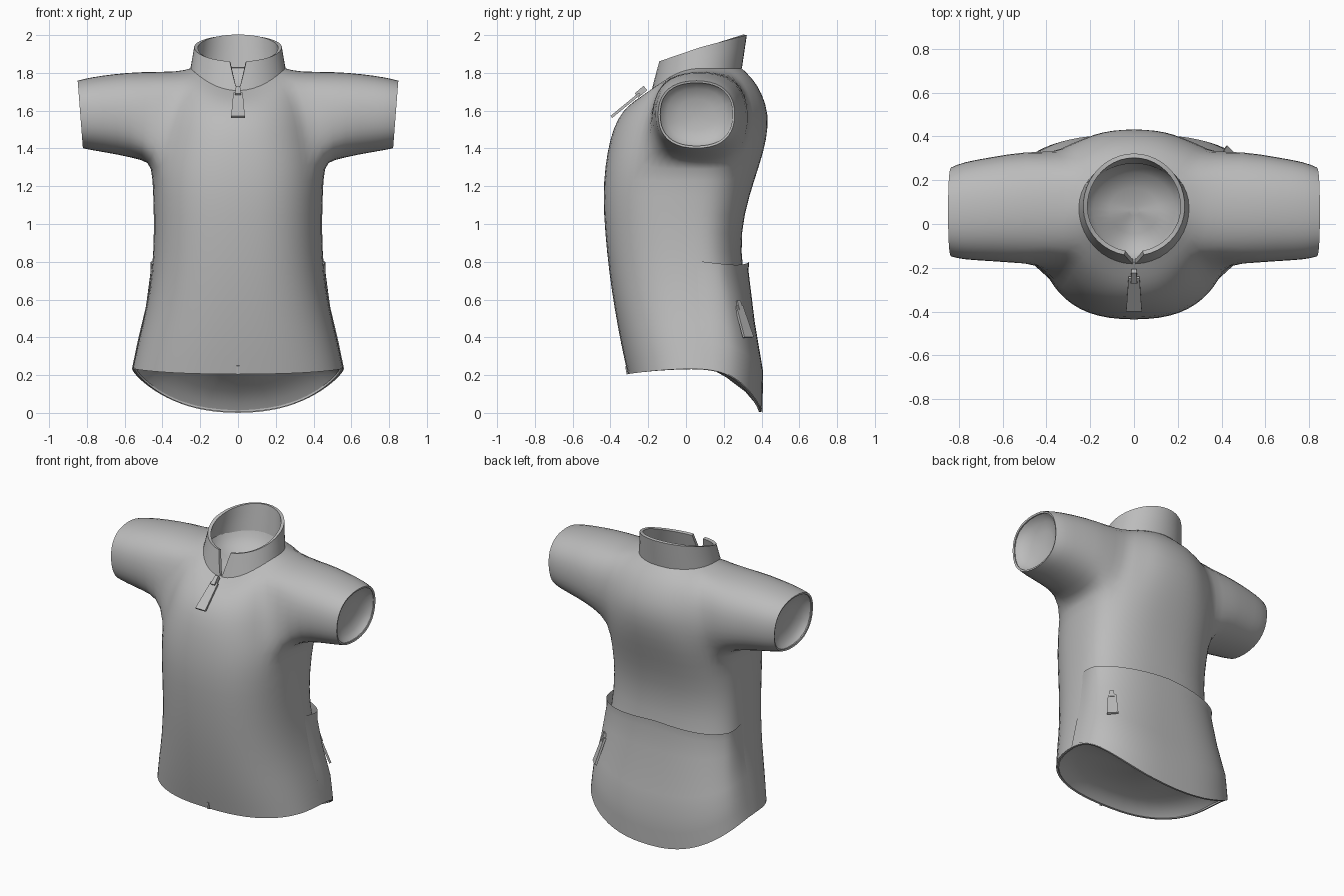
import bpy, bmesh, math
from mathutils import Vector

if "Cube" in bpy.data.objects:
    bpy.data.objects.remove(bpy.data.objects["Cube"])

SEG = 32
mat = bpy.data.materials.new("grey_fabric")
mat.diffuse_color = (0.5, 0.5, 0.5, 1)
mat.use_nodes = True
mat.node_tree.nodes["Principled BSDF"].inputs["Base Color"].default_value = mat.diffuse_color


def finish(name, bm, subsurf=0, thick=0.0, angle=40):
    """Turn a bmesh into a smooth, optionally thickened object."""
    me = bpy.data.meshes.new(name)
    bm.to_mesh(me)
    bm.free()
    me.materials.append(mat)
    ob = bpy.data.objects.new(name, me)
    bpy.context.collection.objects.link(ob)
    if subsurf:
        m = ob.modifiers.new("smooth", 'SUBSURF')
        m.levels = m.render_levels = subsurf
    if thick:
        m = ob.modifiers.new("cloth", 'SOLIDIFY')
        m.thickness = thick
        m.offset = -1
    bpy.ops.object.select_all(action='DESELECT')
    ob.select_set(True)
    bpy.context.view_layer.objects.active = ob
    if ob.modifiers:
        bpy.ops.object.convert(target='MESH')
    bpy.ops.object.shade_smooth_by_angle(angle=math.radians(angle))
    return ob


def spow(v, p):
    return math.copysign(abs(v) ** p, v)


def ring_point(r, a, off=0.0, e=2):
    """Point on a ring: z front, side, back; half width; y front, back, centre; front and back power."""
    zf, zs, zb, hw, yf, yb, yc, nf, nb = r
    n = nb if math.sin(a) > 0 else nf
    c, s = spow(math.cos(a), 2 / n), spow(math.sin(a), 2 / n)
    depth = yb - yc if s > 0 else yc - yf
    blend = abs(s) ** e
    if s > 0 and zb < zs:       # the tail of the hem narrows towards its middle
        blend = (blend + 1 - c * c) / 2
    z = zs + ((zb if s > 0 else zf) - zs) * blend
    return Vector(((hw + off) * c, yc + (depth + off) * s, z))


# Torso rings from the hem up to the neck
RINGS = [
    (0.205, 0.235, 0.00, 0.56, -0.31, 0.40, 0.08, 2.5, 2.8),
    (0.36, 0.38, 0.22, 0.53, -0.345, 0.397, 0.08, 2.5, 2.8),
    (0.55, 0.56, 0.48, 0.485, -0.38, 0.345, 0.07, 2.5, 2.7),
    (0.75, 0.75, 0.75, 0.455, -0.41, 0.30, 0.06, 2.5, 2.5),
    (0.95, 0.95, 0.95, 0.446, -0.43, 0.288, 0.05, 2.5, 2.4),
    (1.15, 1.15, 1.15, 0.45, -0.442, 0.335, 0.05, 2.5, 2.4),
    (1.31, 1.315, 1.31, 0.458, -0.43, 0.39, 0.06, 2.4, 2.4),
    (1.45, 1.45, 1.45, 0.43, -0.405, 0.43, 0.07, 2.3, 2.3),
    (1.56, 1.58, 1.58, 0.41, -0.365, 0.44, 0.07, 2.2, 2.3),
    (1.63, 1.715, 1.69, 0.37, -0.305, 0.405, 0.07, 2.1, 2.3),
    (1.67, 1.805, 1.77, 0.32, -0.245, 0.355, 0.07, 2.1, 2.2),
    (1.71, 1.825, 1.83, 0.25, -0.175, 0.29, 0.07, 2.0, 2.0),
]
LOW, HIGH, HALF = 6, 10, 3      # armhole rows and half its columns
SLEEVE = [                      # x, y centre, z centre, y radius, z radius
    (0.50, 0.075, 1.572, 0.260, 0.238),
    (0.65, 0.068, 1.582, 0.240, 0.215),
    (0.78, 0.060, 1.582, 0.226, 0.195),
    (0.835, 0.055, 1.580, 0.206, 0.181),
]

# Shirt shell: torso with armholes, sleeves grown from the armholes
bm = bmesh.new()
grid = [[bm.verts.new(ring_point(r, 2 * math.pi * i / SEG)) for i in range(SEG)] for r in RINGS]
for j in (7, 8, 9):             # fuller shoulder blades behind the armholes
    for i, dy in ((3, 0.04), (13, 0.04), (4, 0.018), (12, 0.018)):
        grid[j][i].co.y += dy
cuffs = []
for j in range(len(RINGS) - 1):
    for i in range(SEG):
        side = any((i - k + HALF) % SEG < 2 * HALF for k in (0, SEG // 2))
        if side and LOW <= j < HIGH:
            continue
        k = (i + 1) % SEG
        bm.faces.new((grid[j][i], grid[j][k], grid[j + 1][k], grid[j + 1][i]))
for sx in (1, -1):
    mid = 0 if sx > 0 else SEG // 2
    col = lambda d: (mid + sx * d) % SEG
    path = [(HIGH, d) for d in range(0, HALF)]
    path += [(j, HALF) for j in range(HIGH, LOW, -1)]
    path += [(LOW, d) for d in range(HALF, -HALF, -1)]
    path += [(j, -HALF) for j in range(LOW, HIGH)]
    path += [(HIGH, d) for d in range(-HALF, 0)]
    prev = [grid[j][col(d)] for j, d in path]
    n = len(prev)
    for x, yc, zc, ry, rz in SLEEVE:
        cur = []
        for i in range(n):
            a = 2 * math.pi * i / n
            u, w = spow(math.sin(a), 0.85), spow(math.cos(a), 0.85)
            tilt = 0.014 * w * (x - 0.45) / 0.385
            cur.append(bm.verts.new((sx * (x + tilt), yc + ry * u, zc + rz * w)))
        for i in range(n):
            k = (i + 1) % n
            bm.faces.new((prev[i], prev[k], cur[k], cur[i]))
        prev = cur
    cuffs.append([v.co.copy() for v in prev])
bmesh.ops.recalc_face_normals(bm, faces=bm.faces)
bm.normal_update()
front = min(bm.faces, key=lambda f: f.calc_center_median().y)
if front.normal.y > 0:
    bmesh.ops.reverse_faces(bm, faces=bm.faces)
finish("shirt_body", bm, subsurf=1, thick=0.012, angle=50)


def lining(name, loop, inward, depth):
    """Shallow bowl that closes an opening from the inside."""
    inward = Vector(inward)
    mid = sum(loop, Vector()) / len(loop)
    b = bmesh.new()
    prev = None
    for s, d in ((0.965, 0.0), (0.9, 0.3), (0.75, 0.65), (0.45, 0.92), (0.1, 1.0)):
        cur = [b.verts.new(mid + (p - mid) * s + inward * (d * depth + 0.004)) for p in loop]
        if prev:
            for i in range(len(cur)):
                b.faces.new((prev[i - 1], prev[i], cur[i], cur[i - 1]))
        prev = cur
    b.faces.new(prev)
    bmesh.ops.recalc_face_normals(b, faces=b.faces)
    b.normal_update()
    b.faces.ensure_lookup_table()
    if b.faces[-1].normal.dot(inward) > 0:
        bmesh.ops.reverse_faces(b, faces=b.faces)
    finish(name, b, angle=60)


# Inner linings of the sleeves, hem and neck
lining("right_sleeve_lining", cuffs[0], (-1, 0, 0), 0.07)
lining("left_sleeve_lining", cuffs[1], (1, 0, 0), 0.07)
ANGLES = [2 * math.pi * i / SEG for i in range(SEG)]
lining("hem_lining", [ring_point(RINGS[0], a) for a in ANGLES], (0, 0, 1), 0.10)
lining("neck_lining", [ring_point(RINGS[-1], a) for a in ANGLES], (0, 0, -1), 0.12)


def sheet(rows):
    """Open sheet from rows of points, listed bottom to top."""
    b = bmesh.new()
    vs = [[b.verts.new(p) for p in row] for row in rows]
    for lo, hi in zip(vs, vs[1:]):
        for i in range(len(lo) - 1):
            b.faces.new((lo[i], lo[i + 1], hi[i + 1], hi[i]))
    return b


# Stand-up collar, split at the front
lower = (1.695, 1.80, 1.825, 0.256, -0.185, 0.296, 0.07, 2.0, 2.0)
upper = (1.86, 1.937, 2.0, 0.232, -0.145, 0.322, 0.08, 2.0, 2.0)
rows = []
for t in (0, 0.33, 0.67, 1):
    r = [a + (b - a) * t for a, b in zip(lower, upper)]
    gap = 0.01 + 0.18 * t
    rows.append([ring_point(r, -math.pi / 2 + gap + (2 * math.pi - 2 * gap) * i / 40, 0, 2 - t)
                 for i in range(41)])
finish("collar", sheet(rows), thick=0.02)

# Back pocket panel, its top edge peaking at the centre
rows = []
for t, off in ((0, 0.003), (0.5, 0.007), (1, 0.010), (1.5, 0.014), (2, 0.018),
               (2.5, 0.024), (3, 0.03), (3.27, 0.036)):
    j = int(t)
    r = [a + (b - a) * (t - j) for a, b in zip(RINGS[j], RINGS[j + 1])]
    row = []
    for i in range(37):
        a = math.pi * i / 36
        p = ring_point(r, a, 0.001 + off * min(1, 2.5 * math.sin(a)))
        p.z -= 0.02 * abs(math.sin(2 * a)) * max(0, t - 2) / 1.27
        row.append(p)
    rows.append(row)
finish("back_pocket", sheet(rows))


def bar(name, top, bottom, across, w_top, w_bottom, thick):
    """Flat tapered bar between two points."""
    top, bottom, across = Vector(top), Vector(bottom), Vector(across).normalized()
    out = across.cross(bottom - top).normalized() * thick / 2
    b = bmesh.new()
    for p, w in ((top, w_top), (bottom, w_bottom)):
        for s, o in ((-1, -1), (1, -1), (1, 1), (-1, 1)):
            b.verts.new(p + across * s * w / 2 + out * o)
    bmesh.ops.convex_hull(b, input=b.verts)
    bmesh.ops.recalc_face_normals(b, faces=b.faces)
    finish(name, b, angle=20)


# Zip pulls at the neck and on the pocket, plus the zip end at the hem
bar("neck_zip_slider", (0, -0.215, 1.72), (0, -0.262, 1.68), (1, 0, 0), 0.022, 0.03, 0.03)
bar("neck_zip_pull", (0, -0.245, 1.69), (0, -0.395, 1.567), (1, 0, 0), 0.05, 0.072, 0.014)
bar("pocket_zip_slider", (0.402, 0.27, 0.59), (0.41, 0.285, 0.54), (-0.7, 0.7, 0), 0.025, 0.03, 0.03)
bar("pocket_zip_pull", (0.408, 0.28, 0.565), (0.445, 0.33, 0.40), (-0.7, 0.7, 0), 0.05, 0.07, 0.014)
bar("hem_zip_end", (0, -0.315, 0.25), (0, -0.308, 0.205), (1, 0, 0), 0.014, 0.014, 0.014)
